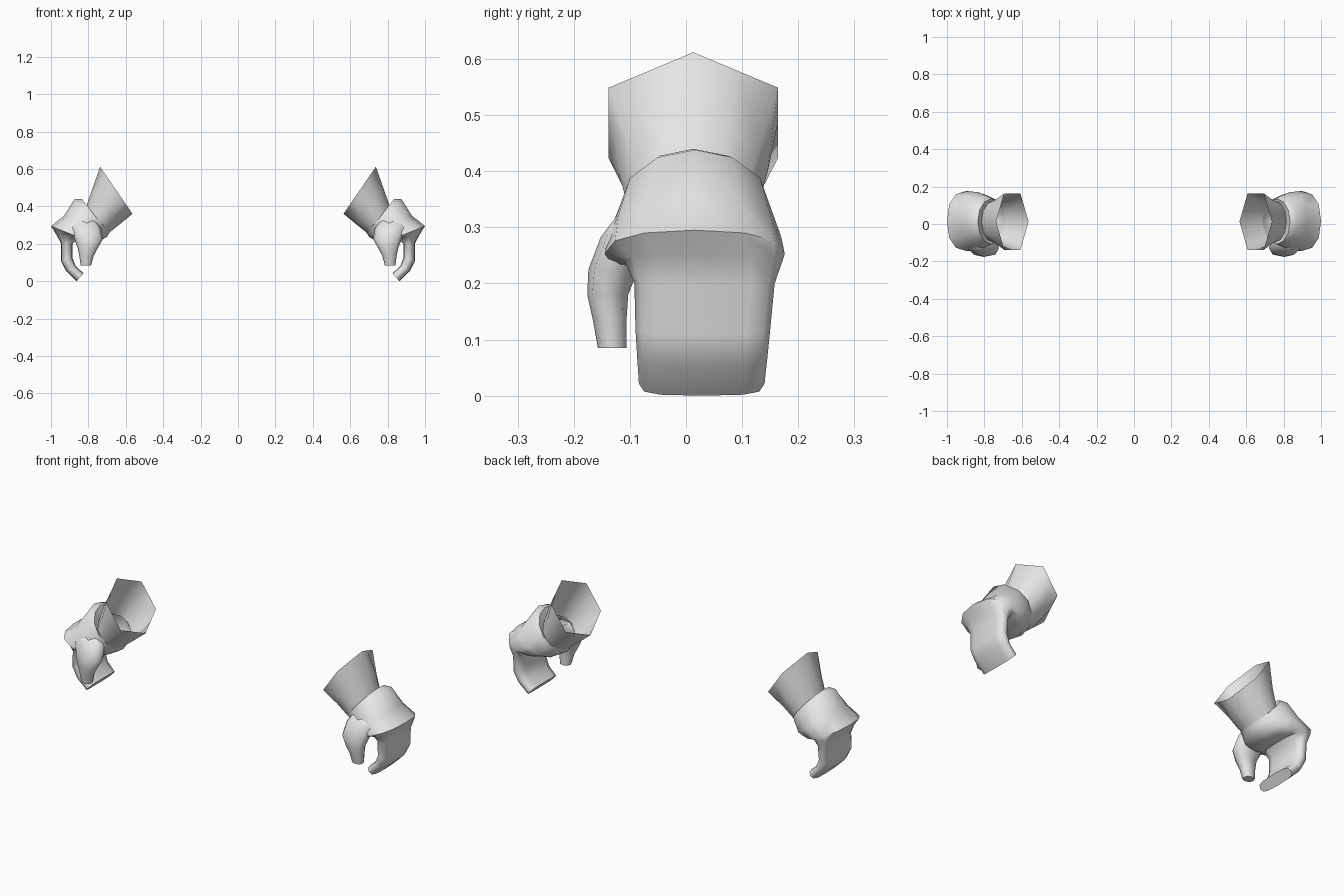
import bpy, bmesh, math

if "Cube" in bpy.data.objects:
    bpy.data.objects.remove(bpy.data.objects["Cube"])

grey = bpy.data.materials.new("light grey")
grey.diffuse_color = (0.8, 0.8, 0.8, 1)
grey.use_nodes = True
grey.node_tree.nodes["Principled BSDF"].inputs["Base Color"].default_value = grey.diffuse_color


def power(v, p):
    return math.copysign(abs(v) ** p, v)


def section(outer, inner, y0, y1, p=1.0, n=12, hexagon=False):
    """Closed ring spanning outer to inner in the xz plane and y0 to y1 across."""
    pts = []
    for k in range(n):
        a = 2 * math.pi * k / n
        u, v = power(math.cos(a), p), power(math.sin(a), p)
        if hexagon and k % 2:  # pull midpoints onto the straight hexagon sides
            u, v = u * math.cos(math.pi / 6), v * math.cos(math.pi / 6)
        s = (1 + u) / 2
        pts.append((inner[0] + (outer[0] - inner[0]) * s,
                    (y0 + y1) / 2 + v * (y1 - y0) / 2,
                    inner[1] + (outer[1] - inner[1]) * s))
    return pts


def loft(name, rings, cap_start, cap_end, angle):
    bm = bmesh.new()
    loops = [[bm.verts.new(p) for p in r] for r in rings]
    n = len(loops[0])
    for a, b in zip(loops, loops[1:]):
        for i in range(n):
            j = (i + 1) % n
            bm.faces.new((a[i], a[j], b[j], b[i]))
    if cap_start:
        bm.faces.new(loops[0])
    if cap_end:
        bm.faces.new(loops[-1])
    bmesh.ops.recalc_face_normals(bm, faces=bm.faces)
    me = bpy.data.meshes.new(name)
    bm.to_mesh(me)
    bm.free()
    me.materials.append(grey)
    ob = bpy.data.objects.new(name, me)
    bpy.context.collection.objects.link(ob)
    bpy.ops.object.select_all(action='DESELECT')
    ob.select_set(True)
    bpy.context.view_layer.objects.active = ob
    bpy.ops.object.shade_smooth_by_angle(angle=math.radians(angle))
    ob.modifiers.new("other_side", 'MIRROR')
    return ob


wrist = section((0.815, 0.39), (0.685, 0.262), -0.10, 0.125)

# Flared cuff with an open hexagonal mouth
loft("cuff", [
    section((0.737, 0.612), (0.564, 0.36), -0.161, 0.187, hexagon=True),
    section((0.782, 0.485), (0.628, 0.308), -0.12, 0.145),
    wrist,
], False, False, 60)

# Back of the hand, knuckles and the curled fingers in one sweep
loft("hand", [
    wrist,
    section((0.835, 0.44), (0.69, 0.255), -0.108, 0.135),
    section((0.875, 0.438), (0.70, 0.238), -0.118, 0.15),
    section((0.93, 0.35), (0.735, 0.215), -0.14, 0.17, 0.9),
    section((1.0, 0.295), (0.79, 0.21), -0.145, 0.176, 0.85),
    section((0.972, 0.25), (0.855, 0.23), -0.11, 0.172, 0.75),
    section((0.945, 0.20), (0.885, 0.20), -0.092, 0.158, 0.6),
    section((0.947, 0.11), (0.885, 0.125), -0.09, 0.15, 0.6),
    section((0.92, 0.055), (0.867, 0.08), -0.087, 0.145, 0.6),
    section((0.863, 0.0), (0.826, 0.043), -0.084, 0.14, 0.6),
], False, True, 60)

# Thumb hanging from the front of the palm
loft("thumb", [
    section((0.90, 0.325), (0.76, 0.33), -0.118, -0.05, 0.8, 8),
    section((0.90, 0.285), (0.73, 0.28), -0.152, -0.06, 0.8, 8),
    section((0.875, 0.225), (0.722, 0.225), -0.174, -0.085, 0.8, 8),
    section((0.858, 0.18), (0.748, 0.18), -0.176, -0.103, 0.8, 8),
    section((0.848, 0.135), (0.772, 0.135), -0.166, -0.106, 0.8, 8),
    section((0.842, 0.085), (0.785, 0.085), -0.157, -0.106, 0.8, 8),
], True, True, 60)
